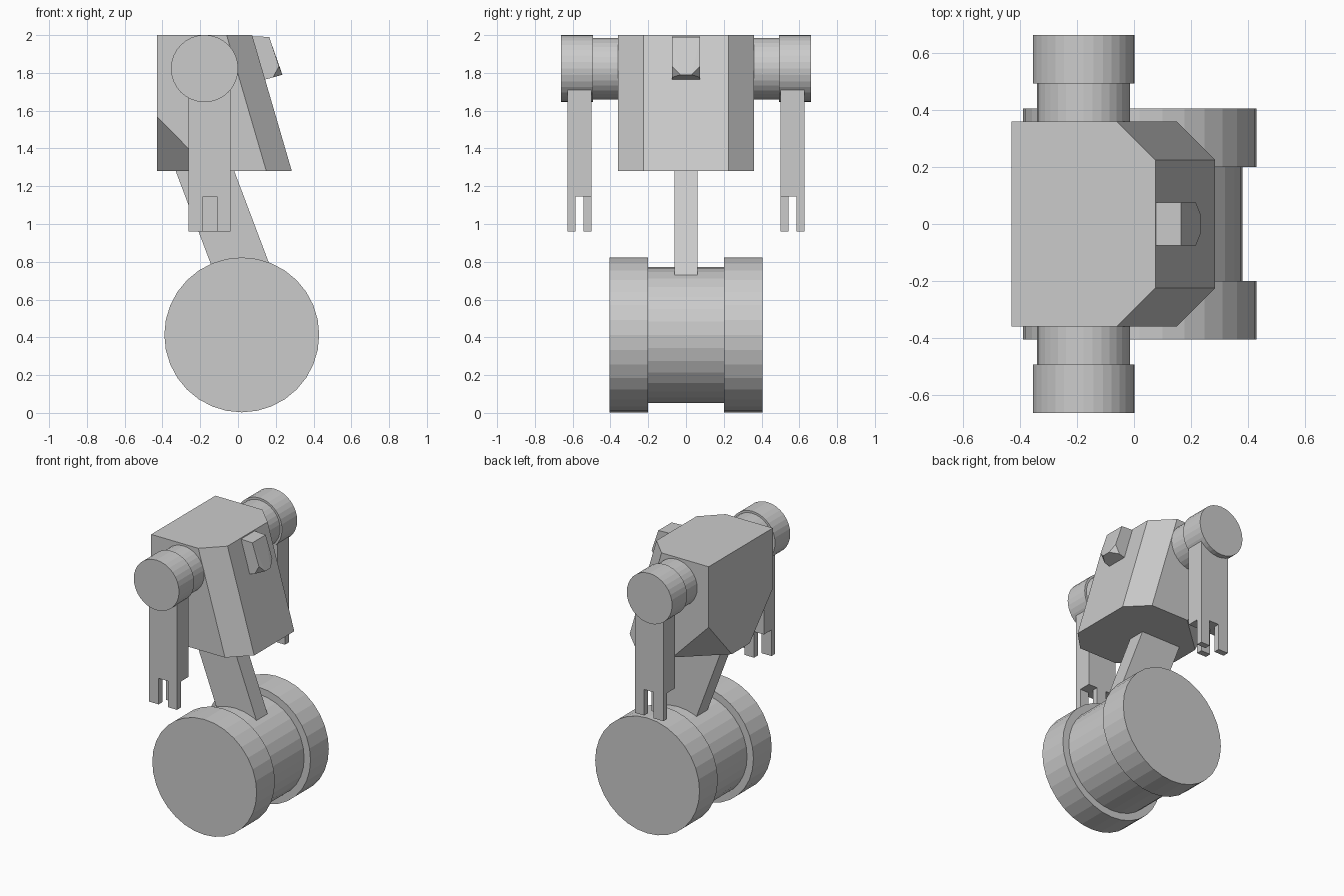
import bpy, bmesh
from math import radians
from mathutils import Matrix

if "Cube" in bpy.data.objects:
    bpy.data.objects.remove(bpy.data.objects["Cube"])


def finish(bm, name):
    bmesh.ops.recalc_face_normals(bm, faces=bm.faces)
    mesh = bpy.data.meshes.new(name)
    bm.to_mesh(mesh)
    bm.free()
    obj = bpy.data.objects.new(name, mesh)
    bpy.context.collection.objects.link(obj)
    return obj


def hull(name, pts):
    """Flat-faced convex solid, each point mirrored across y = 0."""
    bm = bmesh.new()
    for x, y, z in pts:
        for s in (1, -1):
            bm.verts.new((x, s * y, z))
    res = bmesh.ops.convex_hull(bm, input=bm.verts)
    junk = [v for v in bm.verts if not v.link_faces]
    bmesh.ops.delete(bm, geom=junk, context='VERTS')
    bmesh.ops.dissolve_limit(bm, angle_limit=radians(2),
                             verts=bm.verts, edges=bm.edges)
    return finish(bm, name)


def drum(name, x, z, r, y0, y1):
    """Cylinder lying along y."""
    bm = bmesh.new()
    m = Matrix.Translation((x, (y0 + y1) / 2, z)) @ Matrix.Rotation(radians(90), 4, 'X')
    bmesh.ops.create_cone(bm, cap_ends=True, segments=32, radius1=r, radius2=r,
                          depth=abs(y1 - y0), matrix=m)
    return finish(bm, name)


def box(name, lo, hi):
    bm = bmesh.new()
    size = [abs(b - a) for a, b in zip(lo, hi)]
    mid = [(a + b) / 2 for a, b in zip(lo, hi)]
    m = Matrix.Translation(mid) @ Matrix.Diagonal((*size, 1))
    bmesh.ops.create_cube(bm, size=1, matrix=m)
    return finish(bm, name)


# Wheel: narrow core with a wider rim on each side
drum("wheel_core", 0.02, 0.413, 0.36, -0.21, 0.21)

# Leg: slanted plate from wheel to body
hull("leg", [(x, 0.062, z) for x, z in
             ((-0.375, 1.40), (-0.065, 1.40), (0.237, 0.60), (-0.073, 0.60))])

# Body: sloping chamfered front, clipped lower back corners
hull("body", [
    (-0.43, 0.36, 2.0), (-0.06, 0.36, 2.0), (0.075, 0.225, 2.0),
    (-0.43, 0.36, 1.57), (-0.145, 0.36, 1.28), (-0.43, 0.10, 1.28),
    (0.15, 0.36, 1.28), (0.285, 0.225, 1.28)])

# Head: small wedge on the front of the body, clipped lower corners
hull("head", [
    (0.05, 0.075, 1.995), (0.165, 0.075, 1.99), (0.217, 0.075, 1.835),
    (0.235, 0.03, 1.79), (0.185, 0.075, 1.776), (0.10, 0.075, 1.753),
    (0.05, 0.075, 1.88)])

for side, s in (("left", 1), ("right", -1)):
    drum(f"wheel_rim_{side}", 0.02, 0.413, 0.41, s * 0.20, s * 0.405)
    # Shoulder: inner joint and outer cap
    drum(f"shoulder_joint_{side}", -0.177, 1.823, 0.163, s * 0.33, s * 0.50)
    drum(f"shoulder_cap_{side}", -0.177, 1.823, 0.178, s * 0.493, s * 0.663)
    # Arm with two outer fingers and one inner thumb
    box(f"arm_{side}", (-0.262, s * 0.50, 1.145), (-0.04, s * 0.627, 1.80))
    box(f"back_finger_{side}", (-0.262, s * 0.585, 0.96), (-0.185, s * 0.627, 1.145))
    box(f"front_finger_{side}", (-0.11, s * 0.585, 0.96), (-0.04, s * 0.627, 1.145))
    box(f"thumb_{side}", (-0.185, s * 0.50, 0.96), (-0.11, s * 0.543, 1.145))
